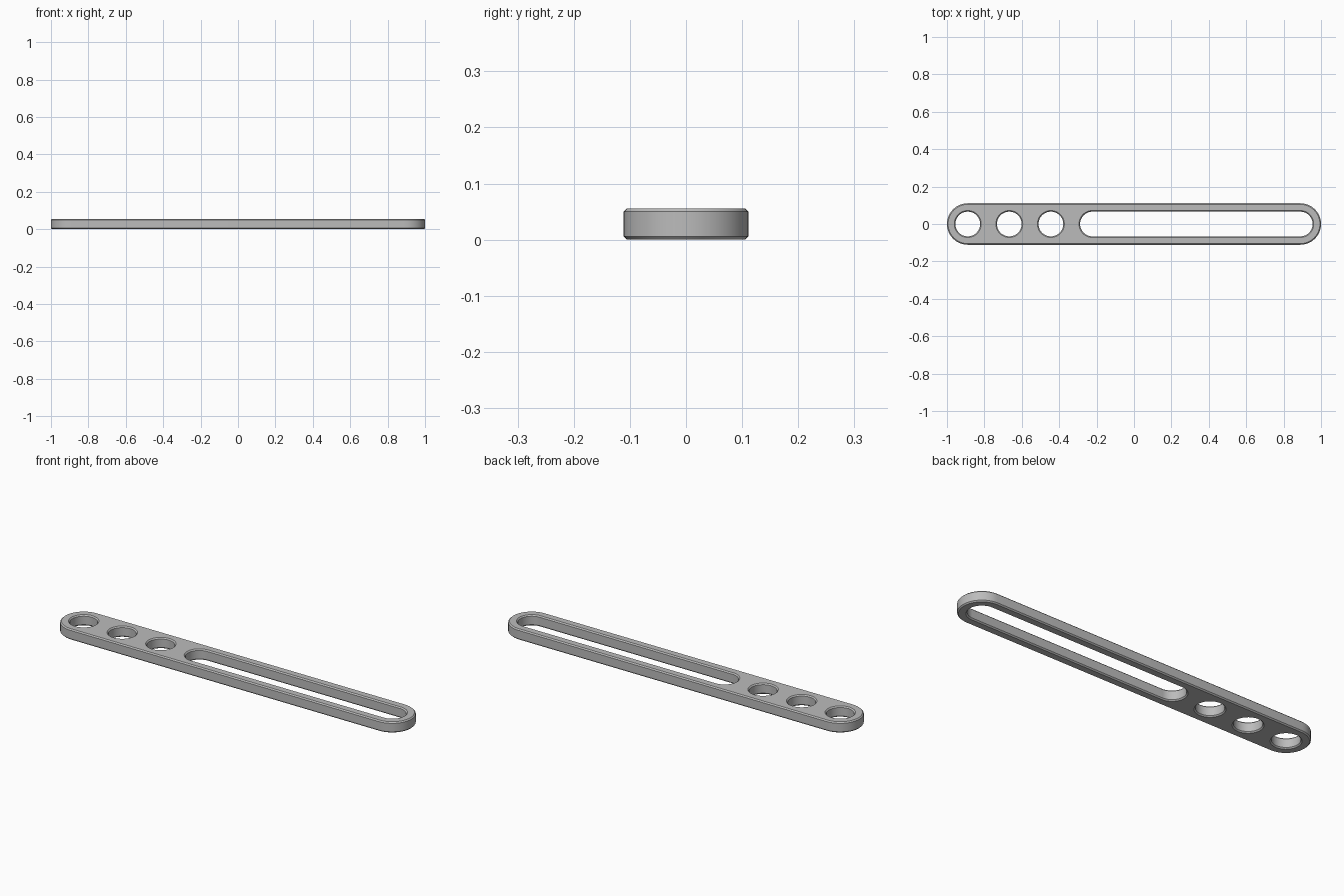
import bpy
import bmesh
from math import pi, cos, sin, radians

cube = bpy.data.objects.get("Cube")
if cube:
    bpy.data.objects.remove(cube, do_unlink=True)

HEIGHT = 0.056
PITCH = 2 / 9          # hole spacing, also the bar width
OUTER = PITCH / 2
HOLE = 0.066
CHAMFER = 0.006
ARC = 24               # segments per half circle

grey = bpy.data.materials.new("plain grey")
grey.use_nodes = True
colour = (0.5, 0.5, 0.5, 1)
grey.diffuse_color = colour
grey.node_tree.nodes["Principled BSDF"].inputs["Base Color"].default_value = colour


def stadium(x0, x1, r):
    """Outline points of a slot with round ends, or a circle when x0 == x1."""
    pts = []
    for cx, start in ((x1, -pi / 2), (x0, pi / 2)):
        last = ARC if x0 == x1 else ARC + 1
        for i in range(last):
            a = start + pi * i / ARC
            pts.append((cx + r * cos(a), r * sin(a)))
    return pts


def wall(bm, x0, x1, r, flare):
    """Chamfered wall; returns the edges of its bottom and top rims."""
    levels = [(r + flare, 0), (r, CHAMFER), (r, HEIGHT - CHAMFER), (r + flare, HEIGHT)]
    rings = [[bm.verts.new((x, y, z)) for x, y in stadium(x0, x1, rad)]
             for rad, z in levels]
    n = len(rings[0])
    for low, high in zip(rings, rings[1:]):
        for i in range(n):
            j = (i + 1) % n
            bm.faces.new((low[i], low[j], high[j], high[i])).smooth = True
    return [[bm.edges.get((ring[i], ring[(i + 1) % n])) for i in range(n)]
            for ring in (rings[0], rings[-1])]


bm = bmesh.new()
first = -1 + OUTER
last = 1 - OUTER

# Outer wall, three round holes and the long slot
rims = [wall(bm, first, last, OUTER, -CHAMFER)]
for k in range(3):
    x = first + k * PITCH
    rims.append(wall(bm, x, x, HOLE, CHAMFER))
rims.append(wall(bm, first + 3 * PITCH, last, HOLE, CHAMFER))

# Flat bottom and top around the openings
for side, up in ((0, -1), (1, 1)):
    edges = [e for rim in rims for e in rim[side]]
    bmesh.ops.triangle_fill(bm, use_beauty=True, edges=edges, normal=(0, 0, up))
bmesh.ops.recalc_face_normals(bm, faces=bm.faces)

mesh = bpy.data.meshes.new("slotted_bar")
bm.to_mesh(mesh)
bm.free()
mesh.materials.append(grey)
bar = bpy.data.objects.new("slotted_bar", mesh)
bpy.context.collection.objects.link(bar)

bpy.ops.object.select_all(action="DESELECT")
bar.select_set(True)
bpy.context.view_layer.objects.active = bar
bpy.ops.object.shade_smooth_by_angle(angle=radians(30))
